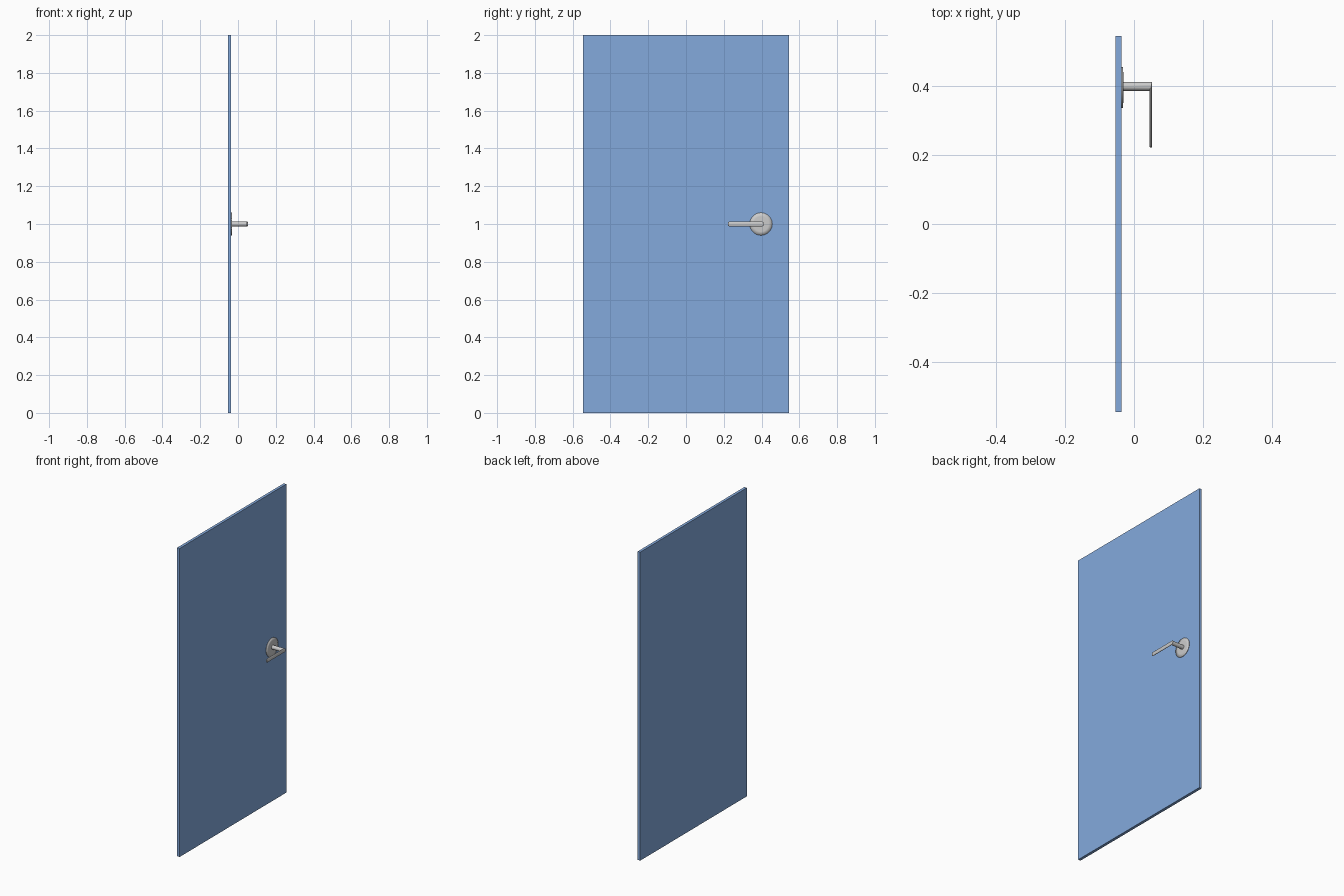
import bpy, bmesh
from math import sin, cos, pi

if "Cube" in bpy.data.objects:
    bpy.data.objects.remove(bpy.data.objects["Cube"])

SIDES = 32


def make_object(name, bm, smooth=False):
    bmesh.ops.recalc_face_normals(bm, faces=bm.faces)
    mesh = bpy.data.meshes.new(name)
    bm.to_mesh(mesh)
    bm.free()
    for p in mesh.polygons:
        p.use_smooth = smooth
    obj = bpy.data.objects.new(name, mesh)
    bpy.context.collection.objects.link(obj)
    return obj


def loft(name, rings):
    """Skin elliptical rings given as (x, y, half_x, half_y, half_z)."""
    bm = bmesh.new()
    loops = []
    for x, y, hx, hy, hz in rings:
        angles = [2 * pi * i / SIDES for i in range(SIDES)]
        loops.append([bm.verts.new((x + hx * cos(a), y + hy * cos(a), 1.0 + hz * sin(a)))
                      for a in angles])
    for a, b in zip(loops, loops[1:]):
        for i in range(SIDES):
            j = (i + 1) % SIDES
            bm.faces.new((a[i], a[j], b[j], b[i]))
    bm.faces.new(loops[0])
    bm.faces.new(loops[-1])
    return make_object(name, bm, True)


# Door slab
bm = bmesh.new()
bmesh.ops.create_cube(bm, size=1)
for v in bm.verts:
    v.co.x = -0.045 + v.co.x * 0.018
    v.co.y *= 1.092
    v.co.z = 1.0 + v.co.z * 2.0
door = make_object("door_panel", bm)
blue = bpy.data.materials.new("blue_paint")
blue.diffuse_color = (0.23, 0.40, 0.72, 1)
blue.use_nodes = True
blue.node_tree.nodes["Principled BSDF"].inputs["Base Color"].default_value = blue.diffuse_color
door.data.materials.append(blue)

# Round rose plate
loft("handle_rose", [(-0.037, 0.397, 0, 0.06, 0.06),
                     (-0.032, 0.397, 0, 0.06, 0.06),
                     (-0.031, 0.397, 0, 0.04, 0.04),
                     (-0.0305, 0.397, 0, 0.01, 0.01)])

# Lever: round stem, mitred bend, flattened grip with an eased tip
loft("handle_lever", [(-0.033, 0.400, 0, 0.013, 0.013),
                      (0.049, 0.400, 0.004, 0.013, 0.013),
                      (0.049, 0.229, 0.004, 0, 0.013),
                      (0.049, 0.224, 0.0035, 0, 0.010),
                      (0.049, 0.223, 0.0028, 0, 0.008)])

for name in ("handle_lever",):
    obj = bpy.data.objects[name]
    bpy.ops.object.select_all(action='DESELECT')
    obj.select_set(True)
    bpy.context.view_layer.objects.active = obj
    bpy.ops.object.shade_smooth_by_angle(angle=0.7)
